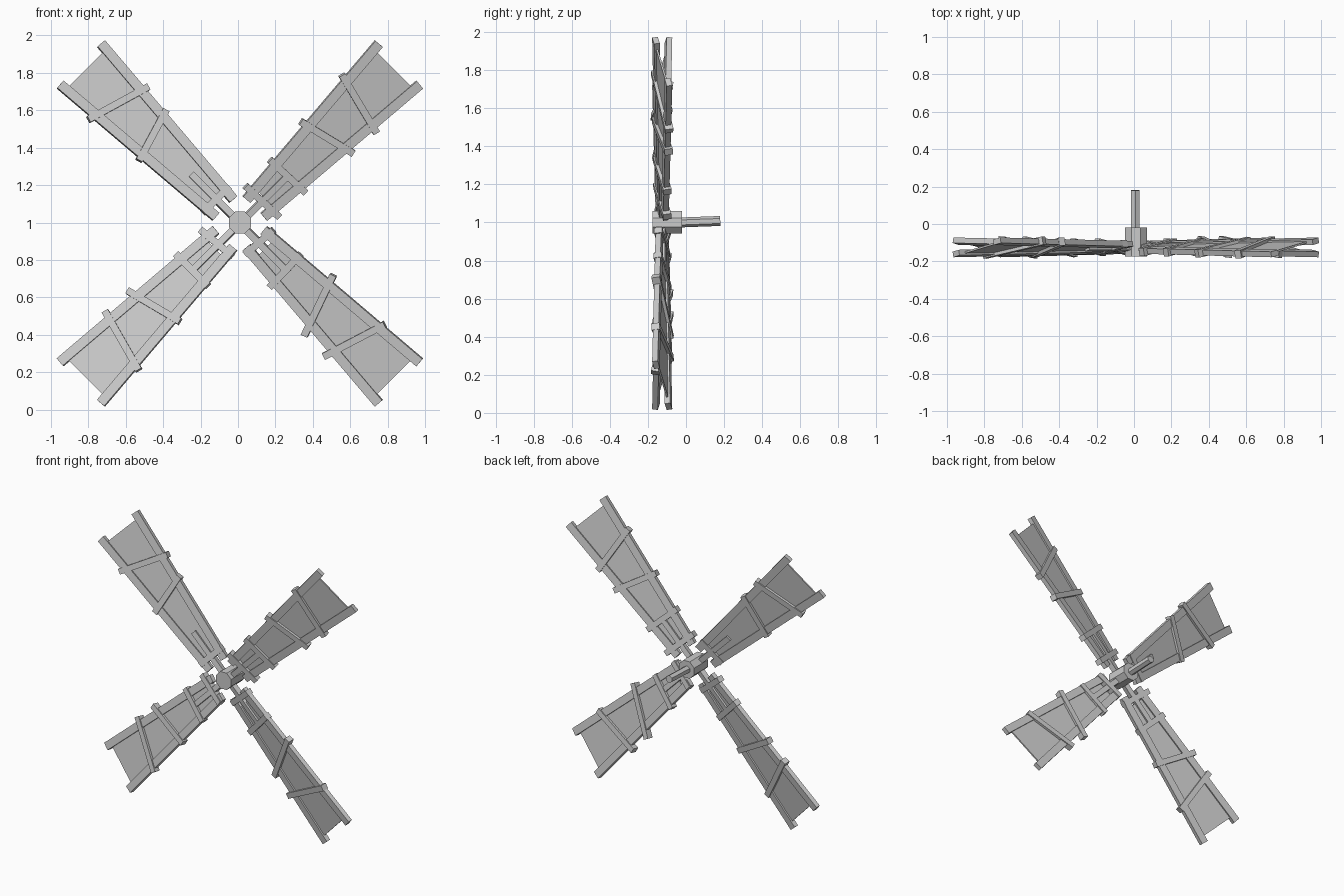
import bpy, bmesh, math
from mathutils import Vector, Matrix

if "Cube" in bpy.data.objects:
    bpy.data.objects.remove(bpy.data.objects["Cube"])

CX, CY, CZ = 0.01, -0.125, 0.995   # hub centre, in the plane of the blades
PITCH = math.radians(12)


def new_object(name, bm):
    bmesh.ops.recalc_face_normals(bm, faces=bm.faces)
    mesh = bpy.data.meshes.new(name)
    bm.to_mesh(mesh)
    bm.free()
    obj = bpy.data.objects.new(name, mesh)
    bpy.context.collection.objects.link(obj)
    return obj


def blade_frame(angle):
    # local x runs out along the blade, y across it, z to the front
    a = math.radians(angle)
    u = Vector((math.cos(a), 0, math.sin(a)))
    v = Vector((-math.sin(a), 0, math.cos(a)))
    front = Vector((0, -1, 0))
    across = v * math.cos(PITCH) + front * math.sin(PITCH)
    normal = u.cross(across)
    m = Matrix((u, across, normal)).transposed().to_4x4()
    return Matrix.Translation((CX, CY, CZ)) @ m


def beam(name, frame, p, q, width, depth, lift=0.0):
    # square timber between two points of the blade plane
    p, q = Vector((*p, lift)), Vector((*q, lift))
    d = q - p
    m = (Matrix.Translation((p + q) / 2)
         @ Matrix.Rotation(math.atan2(d.y, d.x), 4, 'Z')
         @ Matrix.Diagonal((d.length, width, depth, 1)))
    bm = bmesh.new()
    bmesh.ops.create_cube(bm, size=1, matrix=frame @ m)
    return new_object(name, bm)


def rod(name, sides, radius, start, end, turn=0.0):
    start, end = Vector(start), Vector(end)
    d = end - start
    m = (Matrix.Translation((start + end) / 2) @ d.to_track_quat('Z', 'Y').to_matrix().to_4x4()
         @ Matrix.Rotation(turn, 4, 'Z'))
    bm = bmesh.new()
    bmesh.ops.create_cone(bm, cap_ends=True, segments=sides, radius1=radius,
                          radius2=radius, depth=d.length, matrix=m)
    return new_object(name, bm)


def sail(name, frame):
    # thin tapered panel between the rails
    bm = bmesh.new()
    outline = [(0.19, -0.075), (1.165, -0.155), (1.165, 0.155), (0.19, 0.075)]
    face = bm.faces.new([bm.verts.new((x, y, -0.005)) for x, y in outline])
    ext = bmesh.ops.extrude_face_region(bm, geom=[face])
    verts = [g for g in ext['geom'] if isinstance(g, bmesh.types.BMVert)]
    bmesh.ops.translate(bm, verts=verts, vec=(0, 0, 0.01))
    bm.transform(frame)
    return new_object(name, bm)


# hub and axle
rod("hub", 8, 0.064, (CX, -0.175, 1.0), (CX, -0.02, 1.0), math.pi / 8)
rod("axle", 6, 0.026, (CX - 0.003, -0.03, 1.0), (CX - 0.003, 0.18, 1.008))

# crossbars of each blade, as front view x, z end points
blades = {
    45: [(0.555, 1.79, 0.74, 1.48), (0.335, 1.54, 0.615, 1.37),
         (0.17, 1.335, 0.36, 1.16), (0.04, 1.195, 0.22, 1.03)],
    135: [(-0.80, 1.55, -0.48, 1.725), (-0.53, 1.33, -0.385, 1.60)],
    225: [(-0.71, 0.525, -0.53, 0.21), (-0.59, 0.635, -0.31, 0.47),
          (-0.33, 0.83, -0.16, 0.66), (-0.20, 0.96, -0.03, 0.82)],
    315: [(0.46, 0.285, 0.785, 0.455), (0.355, 0.395, 0.51, 0.72),
          (0.17, 0.655, 0.335, 0.83), (0.04, 0.83, 0.19, 0.96)],
}

for angle, bars in blades.items():
    frame = blade_frame(angle)
    inv = frame.inverted()
    sail(f"sail_{angle}", frame)
    beam(f"spar_{angle}", frame, (0.03, 0), (0.37, 0), 0.036, 0.036)
    # tapering side rails
    for s in (-1, 1):
        beam(f"rail_{angle}_{'right' if s < 0 else 'left'}", frame,
             (0.115, s * 0.067), (1.205, s * 0.158), 0.052, 0.03)
    # slanted crossbars, projected onto the pitched blade plane
    a = math.radians(angle)
    for i, (x0, z0, x1, z1) in enumerate(bars):
        ends = []
        for x, z in ((x0, z0), (x1, z1)):
            dx, dz = x - CX, z - CZ
            ends.append((dx * math.cos(a) + dz * math.sin(a),
                         (-dx * math.sin(a) + dz * math.cos(a)) / math.cos(PITCH)))
        beam(f"crossbar_{angle}_{i}", frame, *ends, 0.038, 0.044)
    if angle == 135:
        beam("inner_crossbar_135", frame, (0.18, -0.10), (0.18, 0.10), 0.04, 0.04)
